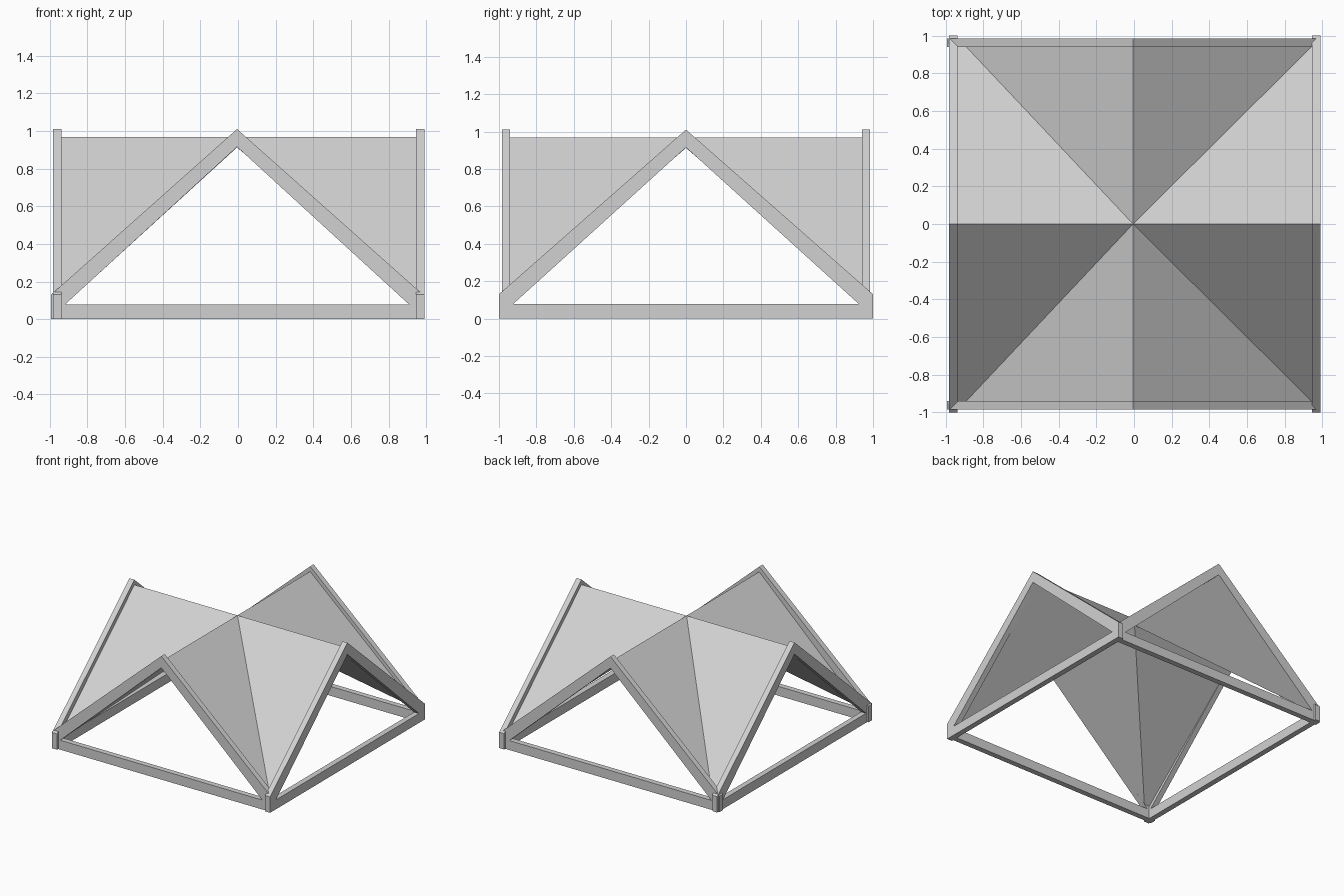
import bpy
import bmesh
from mathutils import Matrix

cube = bpy.data.objects.get("Cube")
if cube:
    bpy.data.objects.remove(cube)

grey = bpy.data.materials.new("light grey")
grey.use_nodes = True
colour = (0.64, 0.64, 0.64, 1)
grey.diffuse_color = colour
grey.node_tree.nodes["Principled BSDF"].inputs["Base Color"].default_value = colour


def add_object(name, bm):
    mesh = bpy.data.meshes.new(name)
    bm.to_mesh(mesh)
    bm.free()
    mesh.materials.append(grey)
    bpy.context.collection.objects.link(bpy.data.objects.new(name, mesh))


def gable_frame(name, half, inner, near, far, matrix):
    """Gable outline with a triangular opening, spanning near to far in y."""
    outline = [(-half, 0), (half, 0), (half, 0.13), (0, 1.01), (-half, 0.13)]
    left, right = (-inner, 0.077), (inner, 0.077)
    opening = [left, right, right, (0, 0.915), left]
    bm = bmesh.new()
    rings = []
    for y in (near, far):
        for profile in (outline, opening):
            rings.append([bm.verts.new((x, y, z)) for x, z in profile])
    front_out, front_in, back_out, back_in = rings
    for i in range(5):
        j = (i + 1) % 5
        for a, b in ((front_out, front_in), (back_out, back_in),
                     (front_out, back_out), (front_in, back_in)):
            bm.faces.new((a[i], a[j], b[j], b[i]))
    # The opening has three corners: merge its repeated points
    bmesh.ops.remove_doubles(bm, verts=front_in + back_in, dist=0.0001)
    bm.transform(matrix)
    bmesh.ops.recalc_face_normals(bm, faces=bm.faces)
    add_object(name, bm)


def folded_sheet(name, ridge_z, valley_z, up):
    """Two crossing gable roofs, trimmed along the valleys."""
    bm = bmesh.new()
    ridge_x, end = -0.005, 0.972
    for sx, valley_x in ((1, 0.942), (-1, -0.89)):
        for valley_y in (0.94, -0.94):
            sy = 1 if valley_y > 0 else -1
            centre = (ridge_x, 0, ridge_z)
            valley = (valley_x, valley_y, valley_z)
            along_y = (centre, (ridge_x, sy * end, ridge_z),
                       (valley_x, sy * end, valley_z), valley)
            along_x = (centre, (sx * end, 0, ridge_z),
                       (sx * end, valley_y, valley_z), valley)
            for panel in (along_y, along_x):
                face = bm.faces.new([bm.verts.new(p) for p in panel])
                face.normal_update()
                if (face.normal.z > 0) != up:
                    face.normal_flip()
    bmesh.ops.remove_doubles(bm, verts=bm.verts, dist=0.0001)
    add_object(name, bm)


# Four gable frames around the square plan
turn = Matrix.Rotation(1.5707963, 4, "Z")
shift = Matrix.Translation((-0.005, 0, 0))
gable_frame("front_frame", 0.988, 0.915, -0.985, -0.94, shift)
gable_frame("back_frame", 0.988, 0.915, 0.94, 0.985, shift)
# After the quarter turn, positive y becomes negative x
gable_frame("right_frame", 1.0, 0.925, 0.938, 0.983, turn)
gable_frame("left_frame", 1.0, 0.925, -0.991, -0.946, turn)

# Roof covering and its lining, which meets the frame openings
folded_sheet("roof_covering", 0.968, 0.13, True)
folded_sheet("roof_lining", 0.912, 0.105, False)
